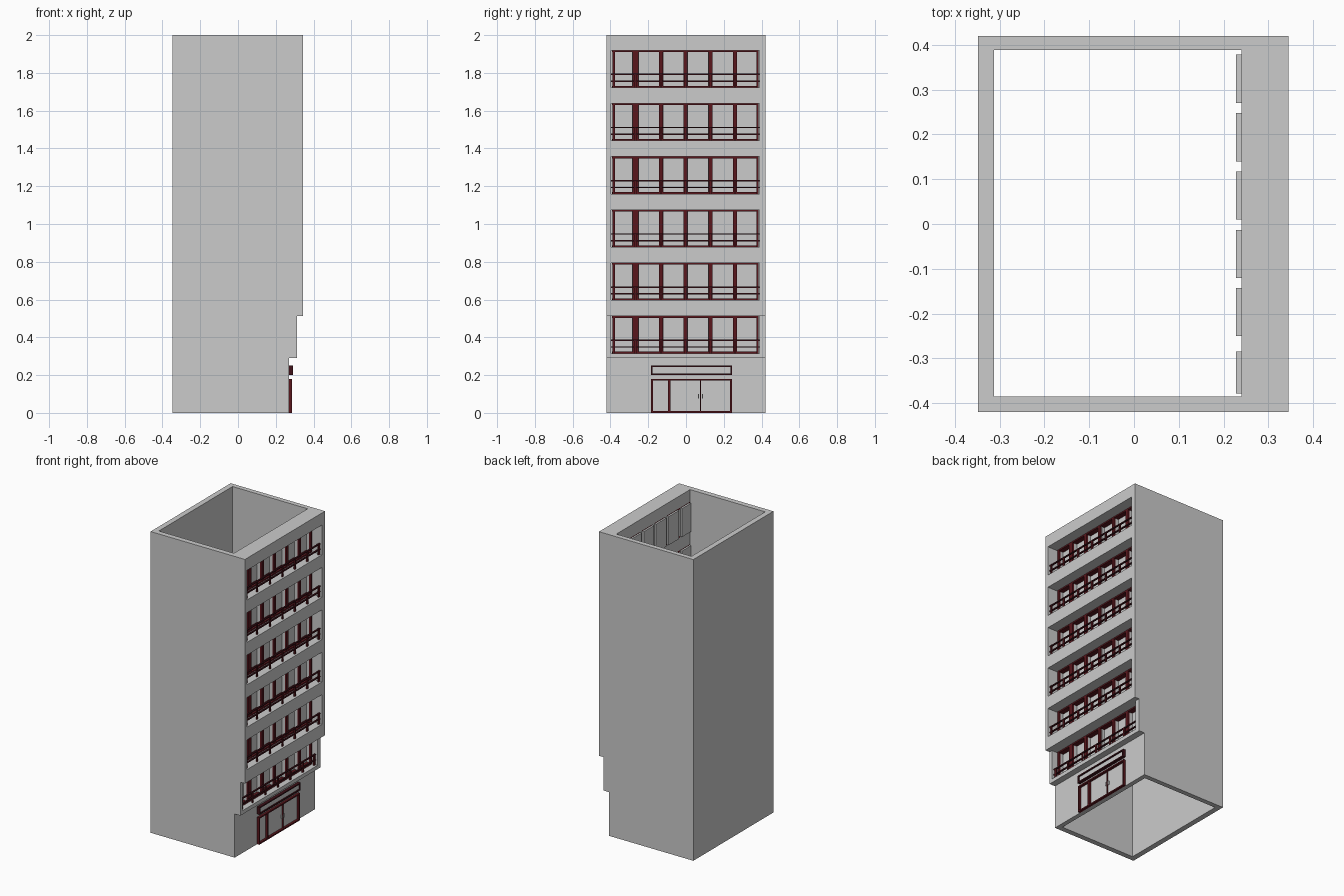
import bpy, bmesh
from mathutils import Matrix, Vector

if "Cube" in bpy.data.objects:
    bpy.data.objects.remove(bpy.data.objects["Cube"])


def material(name, rgb):
    m = bpy.data.materials.new(name)
    m.diffuse_color = (*rgb, 1)
    m.use_nodes = True
    m.node_tree.nodes["Principled BSDF"].inputs["Base Color"].default_value = m.diffuse_color
    return m


RED = material("dark_red", (0.10, 0.008, 0.012))
DARK = material("dark_rail", (0.05, 0.006, 0.01))


def boxes(name, items, mat=None):
    """One object from boxes given as (x0, x1, y0, y1, z0, z1)."""
    bm = bmesh.new()
    for x0, x1, y0, y1, z0, z1 in items:
        c = Vector(((x0 + x1) / 2, (y0 + y1) / 2, (z0 + z1) / 2))
        s = Matrix.Diagonal((x1 - x0, y1 - y0, z1 - z0, 1))
        bmesh.ops.create_cube(bm, size=1, matrix=Matrix.Translation(c) @ s)
    return finish(name, bm, mat)


def finish(name, bm, mat=None):
    me = bpy.data.meshes.new(name)
    bm.to_mesh(me)
    bm.free()
    ob = bpy.data.objects.new(name, me)
    bpy.context.collection.objects.link(ob)
    if mat:
        me.materials.append(mat)
    return ob


def prism_y(name, profile, y0, y1):
    """Extrude an x-z profile along y."""
    bm = bmesh.new()
    f = bm.faces.new([bm.verts.new((x, y0, z)) for x, z in profile])
    r = bmesh.ops.extrude_face_region(bm, geom=[f])
    verts = [v for v in r["geom"] if isinstance(v, bmesh.types.BMVert)]
    bmesh.ops.translate(bm, verts=verts, vec=(0, y1 - y0, 0))
    bmesh.ops.recalc_face_normals(bm, faces=bm.faces)
    return finish(name, bm)


def frame(x0, x1, y0, y1, z0, z1, t):
    """Four bars around a rectangle facing +x."""
    return [(x0, x1, y0, y1, z0, z0 + t), (x0, x1, y0, y1, z1 - t, z1),
            (x0, x1, y0, y0 + t, z0 + t, z1 - t), (x0, x1, y1 - t, y1, z0 + t, z1 - t)]


BACK, INNER, WALL, LOW, FRONT = -0.348, 0.24, 0.27, 0.312, 0.345
Y0, Y1 = -0.42, 0.42          # outer sides
O0, O1 = -0.397, 0.388        # balcony opening
FLOORS = [(0.315 + 0.2815 * i, 0.512 + 0.2815 * i) for i in range(6)]

# Rear and side walls of the hollow shell
boxes("rear_wall", [(BACK, -0.312, Y0, Y1, 0, 2)])
boxes("side_walls", [(-0.312, INNER, Y0, -0.385, 0, 2), (-0.312, INNER, 0.388, Y1, 0, 2)])

# Stepped ends enclosing the balconies
step = [(INNER, 0), (WALL, 0), (WALL, 0.29), (LOW, 0.29), (LOW, 0.512),
        (FRONT, 0.512), (FRONT, 2), (INNER, 2)]
prism_y("near_side_fin", step, Y0, O0)
prism_y("far_side_fin", step, O1, Y1)

# Ground floor wall, first slab and parapet bands between openings
boxes("ground_wall", [(INNER, WALL, O0, O1, 0, 0.29)])
boxes("first_slab", [(INNER, LOW, O0, O1, 0.29, FLOORS[0][0])])
tops = [f[0] for f in FLOORS[1:]] + [2]
boxes("parapet_bands", [(INNER, FRONT, O0, O1, f[1], t) for f, t in zip(FLOORS, tops)])

# Windows: piers, panes and red frames on every floor
panes = [(-0.378, -0.285), (-0.25, -0.143), (-0.12, -0.013),
         (0.01, 0.117), (0.14, 0.248), (0.27, 0.378)]
edges = [O0] + [y for p in panes for y in p] + [O1]
gaps = list(zip(edges[0::2], edges[1::2]))
piers, glass, red = [], [], []
for z0, z1 in FLOORS:
    piers += [(INNER, 0.262, a, b, z0, z1) for a, b in gaps]
    glass += [(0.228, INNER, a, b, z0 + 0.004, z1 - 0.004) for a, b in panes]
    bars = [(-0.391, -0.376)] + gaps[1:-1] + [(0.372, 0.385)]
    red += [(0.262, 0.274, a + 0.001, b - 0.001, z0, z1) for a, b in bars]
    red += [(0.24, 0.274, -0.391, 0.385, z1 - 0.009, z1),
            (0.24, 0.274, -0.391, 0.385, z0, z0 + 0.009)]
boxes("window_piers", piers)
boxes("window_panes", glass)
boxes("window_frames", red, RED)

# Balcony railings: two rails and posts
rails, posts = [], []
for i, (z0, z1) in enumerate(FLOORS):
    x = (LOW if i == 0 else FRONT) - 0.022
    for h in (0.03, 0.066):
        rails.append((x, x + 0.01, O0, O1, z0 + h, z0 + h + 0.007))
    for y in (-0.383, -0.268, -0.132, -0.002, 0.128, 0.259, 0.379):
        posts.append((x + 0.001, x + 0.009, y - 0.006, y + 0.006, z0, z0 + 0.066))
boxes("balcony_rails", rails, DARK)
boxes("balcony_posts", posts, RED)

# Entrance: door frame, mullions, handles and panel above
boxes("door_frame", frame(WALL, 0.286, -0.185, 0.243, 0, 0.18, 0.009)
      + [(WALL, 0.284, -0.096, -0.083, 0.009, 0.171),
         (WALL, 0.28, 0.075, 0.079, 0.009, 0.171)], RED)
boxes("door_handles", [(WALL, 0.279, y - 0.002, y + 0.002, 0.075, 0.1)
                       for y in (0.066, 0.088)])
boxes("overdoor_frame", frame(WALL, 0.29, -0.185, 0.243, 0.2, 0.25, 0.008), DARK)
boxes("overdoor_panel", [(WALL, 0.282, -0.177, 0.235, 0.208, 0.242)])
